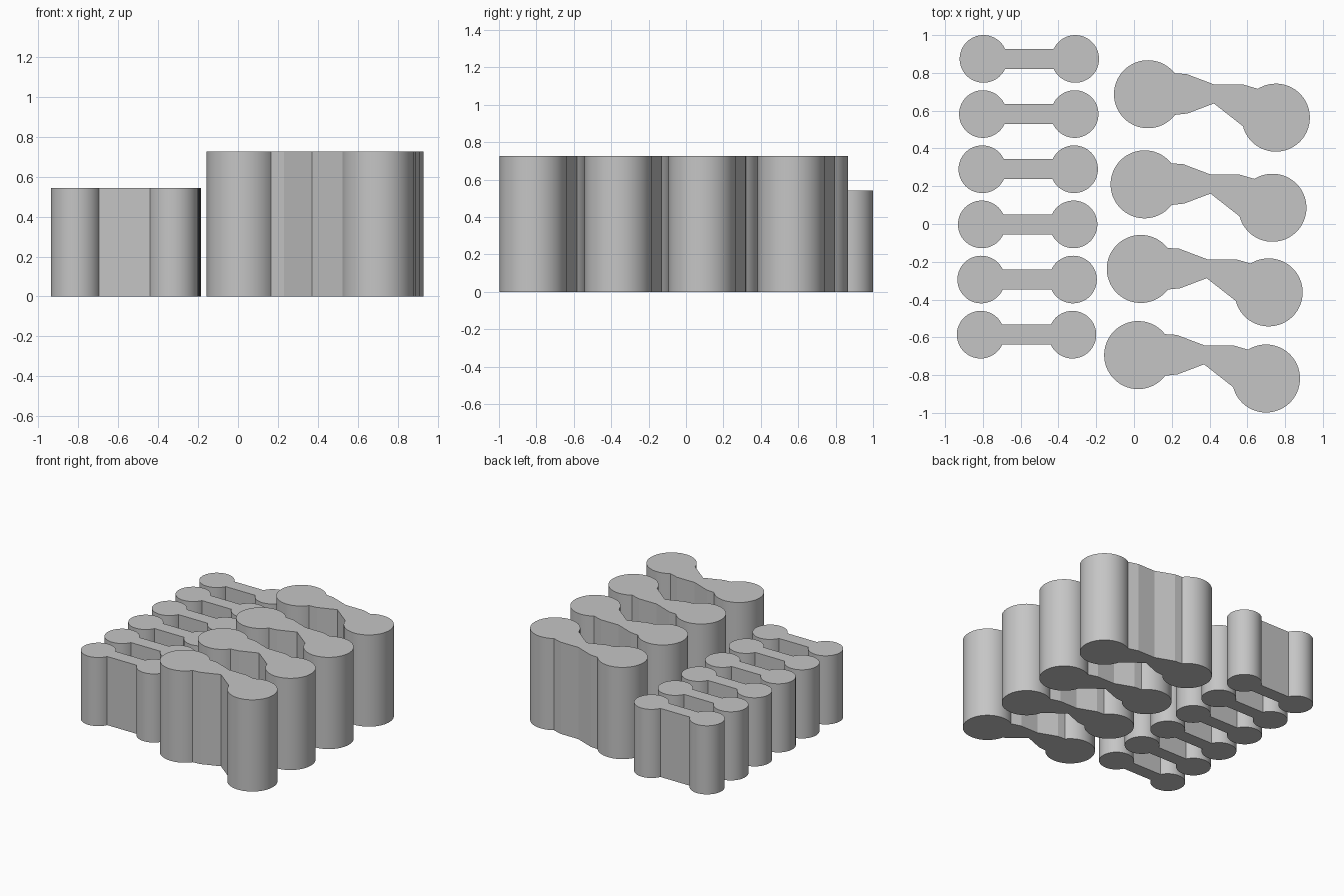
import bpy
import bmesh
import math

cube = bpy.data.objects.get("Cube")
if cube:
    bpy.data.objects.remove(cube, do_unlink=True)

# Single plain grey
grey = bpy.data.materials.new("plain_grey")
grey.use_nodes = True
colour = (0.56, 0.56, 0.56, 1)
grey.diffuse_color = colour
grey.node_tree.nodes["Principled BSDF"].inputs["Base Color"].default_value = colour


def arc(centre, radius, start, end, steps=56):
    """Counter-clockwise arc between two angles in degrees."""
    angles = [math.radians(start + (end - start) * i / steps) for i in range(steps + 1)]
    return [(centre[0] + radius * math.cos(a), centre[1] + radius * math.sin(a)) for a in angles]


def prism(name, outline, height, offset):
    """Upright solid extruded from a closed outline."""
    bm = bmesh.new()
    base = bm.faces.new([bm.verts.new((x, y, 0)) for x, y in outline])
    top = bmesh.ops.extrude_face_region(bm, geom=[base])["geom"]
    bmesh.ops.translate(bm, vec=(0, 0, height),
                        verts=[v for v in top if isinstance(v, bmesh.types.BMVert)])
    bmesh.ops.recalc_face_normals(bm, faces=bm.faces)
    mesh = bpy.data.meshes.new(name)
    bm.to_mesh(mesh)
    bm.free()
    mesh.materials.append(grey)
    obj = bpy.data.objects.new(name, mesh)
    obj.location = (*offset, 0)
    bpy.context.collection.objects.link(obj)
    bpy.ops.object.select_all(action="DESELECT")
    obj.select_set(True)
    bpy.context.view_layer.objects.active = obj
    bpy.ops.object.shade_smooth_by_angle(angle=math.radians(12))


# Short straight links: two round ends joined by a narrow web
end_radius, web_half = 0.126, 0.053
meet = math.degrees(math.asin(web_half / end_radius))
link_outline = (arc((-0.797, 0), end_radius, meet, 360 - meet)
                + arc((-0.311, 0), end_radius, meet - 180, 180 - meet))
for i in range(6):
    prism(f"short_link_{i + 1}", link_outline, 0.543, (-0.003 * i, 0.874 - 0.292 * i))

# Tall offset links: two large round ends joined by a pinched, stepped web
tall_outline = (arc((0.074, 0.687), 0.18, 38, 322.7)
                + [(0.283, 0.585), (0.423, 0.638)]
                + arc((0.751, 0.563), 0.18, 194.6, 482)
                + [(0.579, 0.738), (0.426, 0.738), (0.278, 0.794)])
tall_offsets = [(0, 0), (-0.018, -0.477), (-0.038, -0.925), (-0.052, -1.381)]
for i, offset in enumerate(tall_offsets):
    prism(f"tall_link_{i + 1}", tall_outline, 0.726, offset)
